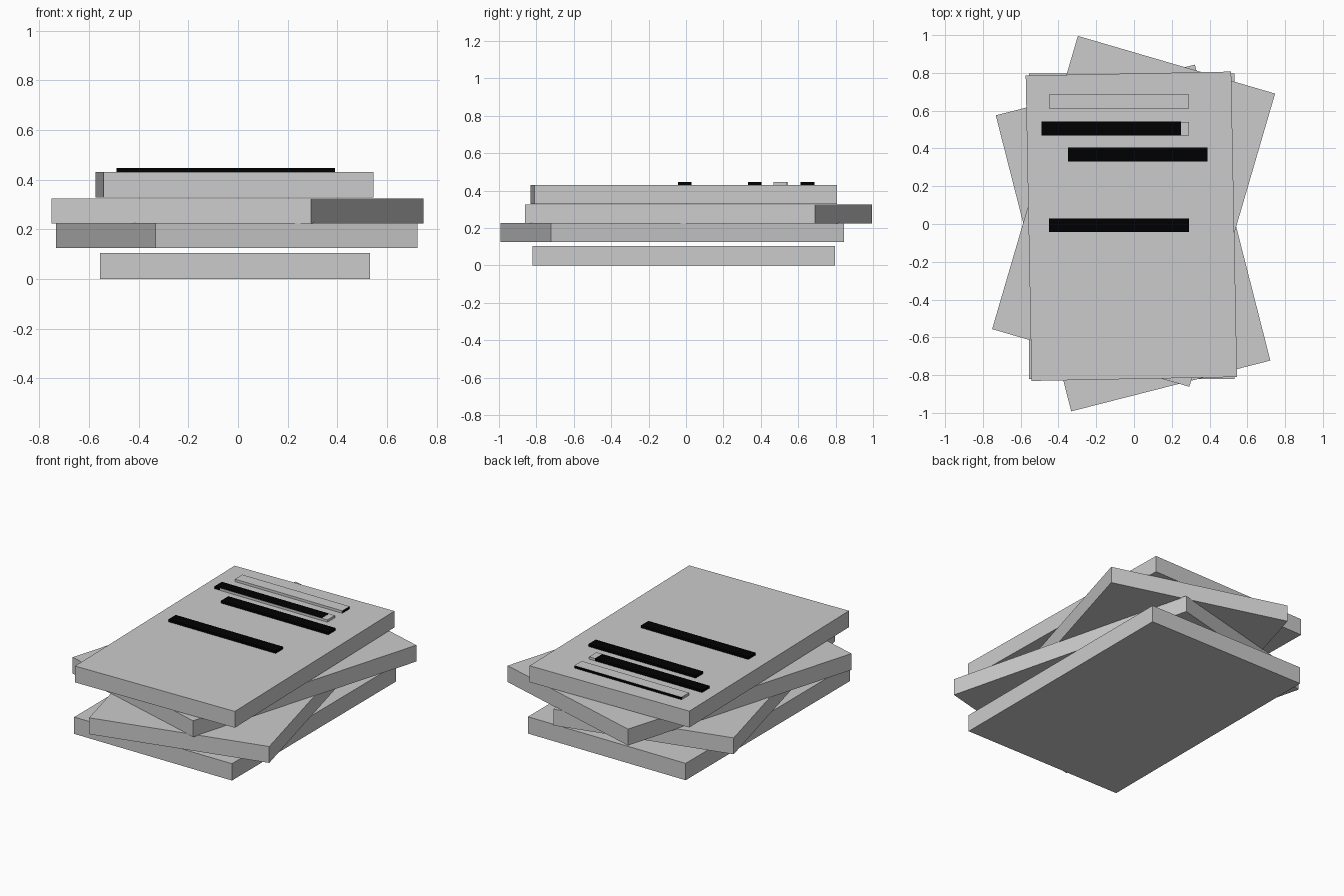
import bpy
from math import radians

if "Cube" in bpy.data.objects:
    bpy.data.objects.remove(bpy.data.objects["Cube"])

black = bpy.data.materials.new("black")
black.diffuse_color = (0.0, 0.0, 0.0, 1)
black.use_nodes = True
black.node_tree.nodes["Principled BSDF"].inputs["Base Color"].default_value = black.diffuse_color


def box(name, centre, size, angle=0.0, mat=None):
    """Flat-faced box; centre gives x, y and the underside z."""
    x, y, z = centre
    bpy.ops.mesh.primitive_cube_add(size=1, location=(x, y, z + size[2] / 2))
    ob = bpy.context.object
    ob.name = name
    ob.scale = size
    bpy.ops.object.transform_apply(location=False, rotation=False, scale=True)
    ob.rotation_euler.z = radians(angle)
    if mat:
        ob.data.materials.append(mat)
    return ob


# Stack of four twisted slabs: x, y, underside z, twist
slabs = [
    (-0.012, -0.011, 0.003, 0.0),
    (-0.005, -0.074, 0.124, 14.3),
    (-0.002, 0.067, 0.223, -16.3),
    (-0.014, -0.012, 0.329, 1.1),
]
for i, (x, y, z, a) in enumerate(slabs):
    h = 0.102
    if i == 0:
        z, h = 0.0, 0.105
    box(f"slab_{i + 1}", (x, y, z), (1.088, 1.617, h), a)

# Raised strips on the top slab
strip = (0.74, 0.073, 0.016)
top = 0.430
for i, (x, y) in enumerate([(-0.08, -0.007), (0.02, 0.368), (-0.12, 0.505), (-0.08, 0.650)]):
    box(f"black_strip_{i + 1}", (x, y, top), strip, mat=black)

# Grey strips overlapping the two rear black ones
box("grey_strip_1", (-0.08, 0.504, top - 0.0005), strip)
box("grey_strip_2", (-0.08, 0.649, top + 0.0005), strip)
